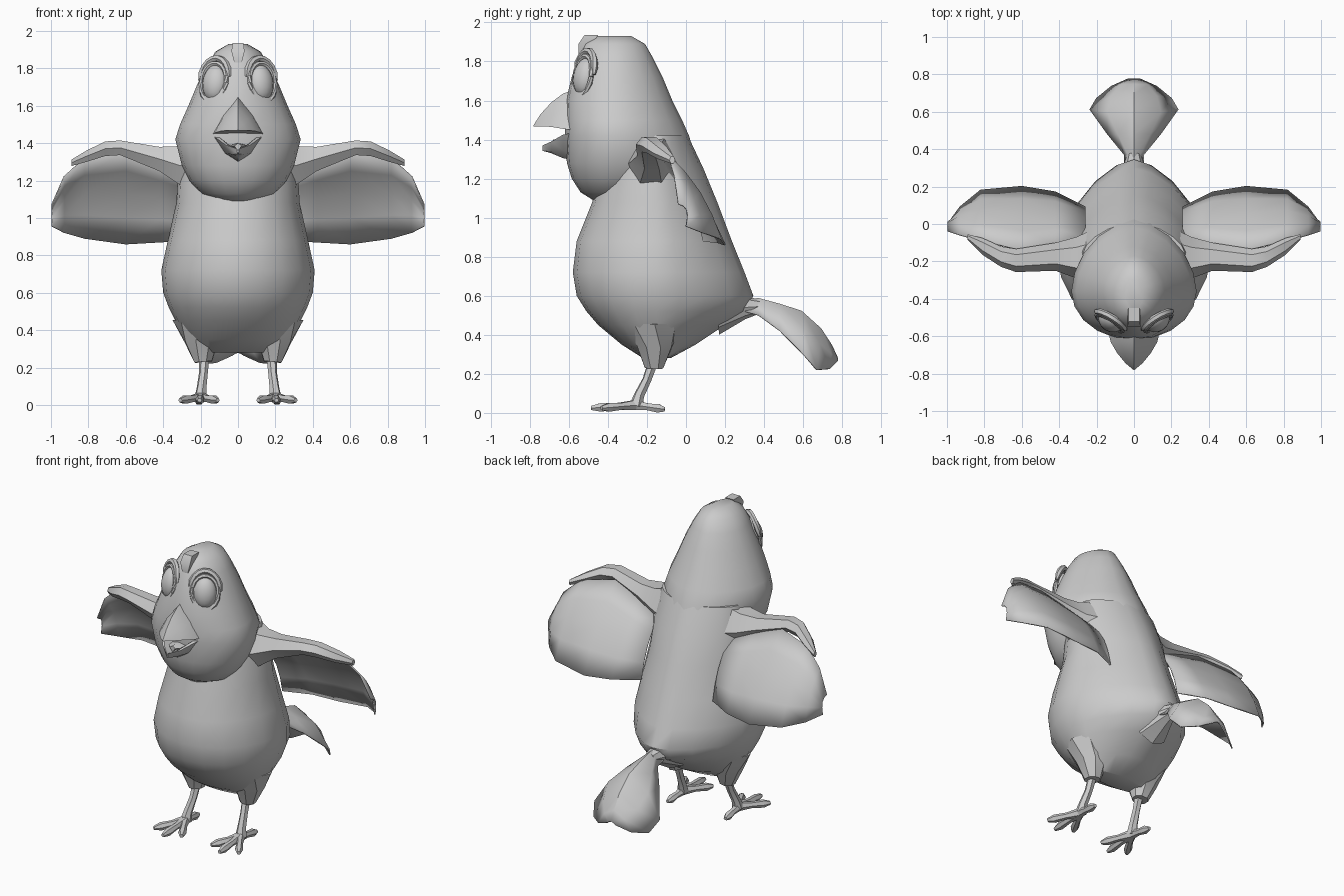
import bpy, bmesh, math
from mathutils import Vector, Matrix

if "Cube" in bpy.data.objects:
    bpy.data.objects.remove(bpy.data.objects["Cube"])

grey = bpy.data.materials.new("plain grey")
grey.use_nodes = True
GREY = (0.6, 0.6, 0.6, 1)
grey.diffuse_color = GREY
grey.node_tree.nodes["Principled BSDF"].inputs["Base Color"].default_value = GREY


def finish(name, bm, mirror=False, thick=0, angle=35):
    bmesh.ops.remove_doubles(bm, verts=bm.verts, dist=0.0005)
    bmesh.ops.recalc_face_normals(bm, faces=bm.faces)
    me = bpy.data.meshes.new(name)
    bm.to_mesh(me)
    bm.free()
    me.materials.append(grey)
    ob = bpy.data.objects.new(name, me)
    bpy.context.collection.objects.link(ob)
    bpy.ops.object.select_all(action="DESELECT")
    ob.select_set(True)
    bpy.context.view_layer.objects.active = ob
    bpy.ops.object.shade_smooth_by_angle(angle=math.radians(angle))
    if thick:
        mod = ob.modifiers.new("thickness", "SOLIDIFY")
        mod.thickness, mod.offset = thick, 0
    if mirror:
        ob.modifiers.new("mirror", "MIRROR")
    return ob


def loft(rings, closed=True, bm=None):
    """Skin a row of equal point rings; closed rings are capped."""
    bm = bm or bmesh.new()
    rows = [[bm.verts.new(p) for p in r] for r in rings]
    n = len(rows[0])
    for a, b in zip(rows, rows[1:]):
        for i in range(n if closed else n - 1):
            j = (i + 1) % n
            bm.faces.new((a[i], a[j], b[j], b[i]))
    if closed:
        bm.faces.new(rows[0])
        bm.faces.new(rows[-1])
    return bm


def body_ring(z, front, back, half, mid, power, sides=20):
    """Egg-shaped level section, with a tighter curve toward the back."""
    pts = []
    for i in range(sides):
        a = math.tau * i / sides
        c, s = math.cos(a), math.sin(a)
        e = 1 if s < 0 else 2 / power
        x = half * math.copysign(abs(c) ** e, c)
        y = mid + (front - mid) * -s if s < 0 else mid + (back - mid) * s ** e
        pts.append((x, y, z))
    return pts


def tube(path, radii, sides=6, bm=None):
    pts = [Vector(p) for p in path]
    rings = []
    for i, p in enumerate(pts):
        d = pts[min(i + 1, len(pts) - 1)] - pts[max(i - 1, 0)]
        q = d.to_track_quat("Z", "Y")
        rings.append([p + q @ Vector((radii[i] * math.cos(math.tau * k / sides),
                                      radii[i] * math.sin(math.tau * k / sides), 0))
                      for k in range(sides)])
    return loft(rings, bm=bm)


# Torso: level, front, back, half width
torso = [(.28, -.22, -.08, .2), (.35, -.33, .05, .27), (.45, -.45, .2, .335),
         (.52, -.51, .31, .37), (.6, -.56, .345, .4), (.72, -.58, .3, .41),
         (.88, -.56, .235, .375), (1.08, -.48, .16, .33),
         (1.25, -.45, .09, .32), (1.42, -.4, .01, .27)]
finish("torso", loft([body_ring(*r, -.15, 1.6) for r in torso]))

# Head, blending into the line of the back
head = [(1.08, -.46, -.25, .08), (1.13, -.54, -.1, .2), (1.2, -.585, 0, .26),
        (1.28, -.61, .06, .3), (1.42, -.62, .015, .335), (1.5, -.62, -.02, .31),
        (1.6, -.615, -.07, .265), (1.72, -.585, -.12, .215),
        (1.82, -.555, -.17, .165), (1.89, -.52, -.21, .12), (1.93, -.46, -.28, .05)]
finish("head", loft([body_ring(*r, -.36, 1.8) for r in head]))

# Crest tuft on the forehead
tuft = [(1.83, -.55, .02), (1.89, -.55, .035), (1.935, -.52, .03)]
finish("forehead_tuft", loft([[(-w, y, z), (w, y, z), (w, y + .07, z), (-w, y + .07, z)]
                              for z, y, w in tuft]))

# Eyes, lid rims and brows
eye_frame = (Matrix.Translation((.122, -.515, 1.72)) @ Matrix.Rotation(math.radians(32), 4, "Z")
             @ Matrix.Rotation(math.radians(-10), 4, "X"))
bm = bmesh.new()
bmesh.ops.create_uvsphere(bm, u_segments=16, v_segments=10, radius=1,
                          matrix=eye_frame @ Matrix.Diagonal((.072, .06, .1, 1)))
finish("eyeball", bm, mirror=True, angle=60)


def eye_arc(a0, a1, steps, rx, rz, y):
    return [eye_frame @ Vector((rx * math.cos(t), y, rz * math.sin(t)))
            for t in (math.radians(a0 + (a1 - a0) * i / steps) for i in range(steps + 1))]


finish("eyelid_rim", tube(eye_arc(0, 360, 18, .08, .107, -.015), [.013] * 19), mirror=True)
finish("brow", tube(eye_arc(5, 165, 9, .095, .135, -.008),
                    [.008] + [.018] * 8 + [.008]), mirror=True)

# Upper beak: y, ridge height, half width, lower edge height
upper = [(-.56, 1.66, .14, 1.445), (-.63, 1.635, .125, 1.455), (-.69, 1.59, .09, 1.465),
         (-.745, 1.53, .045, 1.468), (-.78, 1.475, .003, 1.468)]
finish("upper_beak", loft([[(-w, y, b), (-w * .6, y, b + (t - b) * .5), (0, y, t),
                            (w * .6, y, b + (t - b) * .5), (w, y, b)]
                           for y, t, w, b in upper]))

# Lower beak: a scoop with raised rims
lower = [(-.56, 1.44, .14, 1.29), (-.63, 1.425, .115, 1.305),
         (-.69, 1.39, .065, 1.33), (-.735, 1.37, .006, 1.355)]
finish("lower_beak", loft([[(-w, y, t), (-w * .55, y, (t + b) / 2 - .02), (0, y, b),
                            (w * .55, y, (t + b) / 2 - .02), (w, y, t),
                            (w * .8, y, t), (0, y, b + (t - b) * .4), (-w * .8, y, t)]
                           for y, t, w, b in lower]))
tongue = [(-.57, .07), (-.64, .055), (-.68, .02)]
finish("tongue", loft([[(-w, y, 1.385), (0, y, 1.36), (w, y, 1.385), (0, y, 1.4)]
                       for y, w in tongue]))

# Wing arm: centre and section radii running outward
arm = [(.2, -.17, 1.27, .15, .18), (.31, -.18, 1.28, .11, .12), (.42, -.175, 1.315, .075, .075),
       (.63, -.195, 1.375, .062, .045), (.71, -.175, 1.37, .055, .045),
       (.81, -.12, 1.33, .045, .035), (.89, -.07, 1.295, .015, .02)]
finish("wing_arm", loft([[(x, y + ry * math.cos(math.tau * k / 6), z + rz * math.sin(math.tau * k / 6))
                          for k in range(6)] for x, y, z, ry, rz in arm]), mirror=True)

# Wing feathers: thin, slightly bowed sheet hanging back from the arm
feather = [(.26, 1.22, -.08, .88, .09), (.42, 1.29, -.11, .87, .17), (.6, 1.36, -.14, .86, .2),
           (.82, 1.32, -.09, .89, .18), (.93, 1.22, -.06, .92, .09), (.995, 1.07, -.04, .955, 0)]
rows = []
for x, tz, ty, bz, by in feather:
    row = []
    for k in range(5):
        t = k / 4
        bow = .025 * math.sin(math.pi * t)
        row.append((x, ty + (by - ty) * t + bow, tz + (bz - tz) * t + bow))
    rows.append(row)
finish("wing_feathers", loft(rows, closed=False), mirror=True, thick=.008)

# Tail fan: y, ridge height, half width, edge height, edge y shift
tail = [(.3, .57, .05, .52, 0), (.37, .585, .05, .5, 0), (.48, .555, .14, .42, 0),
        (.59, .52, .235, .29, .02), (.69, .43, .2, .22, -.02), (.745, .345, .12, .225, -.01),
        (.775, .28, .03, .265, 0)]
rows = []
for y, z, w, ez, dy in tail:
    rows.append([(w * s, y + dy * s * s, z + (ez - z) * s * s)
                 for s in (-1, -.6, 0, .6, 1)])
finish("tail_fan", loft(rows, closed=False), thick=.008)
finish("tail_base", tube([(0, .16, .53), (0, .3, .54), (0, .38, .545)], [.13, .06, .035], 8))

# Legs: feathered thigh, shin, ankle and four toes
finish("thigh", tube([(.2, -.16, .46), (.195, -.16, .34), (.185, -.165, .23)],
                     [.15, .095, .05], 8), mirror=True)
finish("shin", tube([(.18, -.165, .27), (.185, -.2, .17), (.195, -.24, .09), (.2, -.255, .035)],
                    [.028, .024, .027, .036]), mirror=True)
ankle = Vector((.2, -.26, .04))
bm = bmesh.new()
for tip in [(.115, -.42, .026), (.205, -.47, .026), (.3, -.42, .026), (.21, -.12, .02)]:
    end = Vector(tip)
    path = [ankle, ankle.lerp(end, .45), ankle.lerp(end, .85), end + (end - ankle) * .08]
    tube(path, [.03, .02, .025, .012], bm=bm)
finish("toes", bm, mirror=True)
